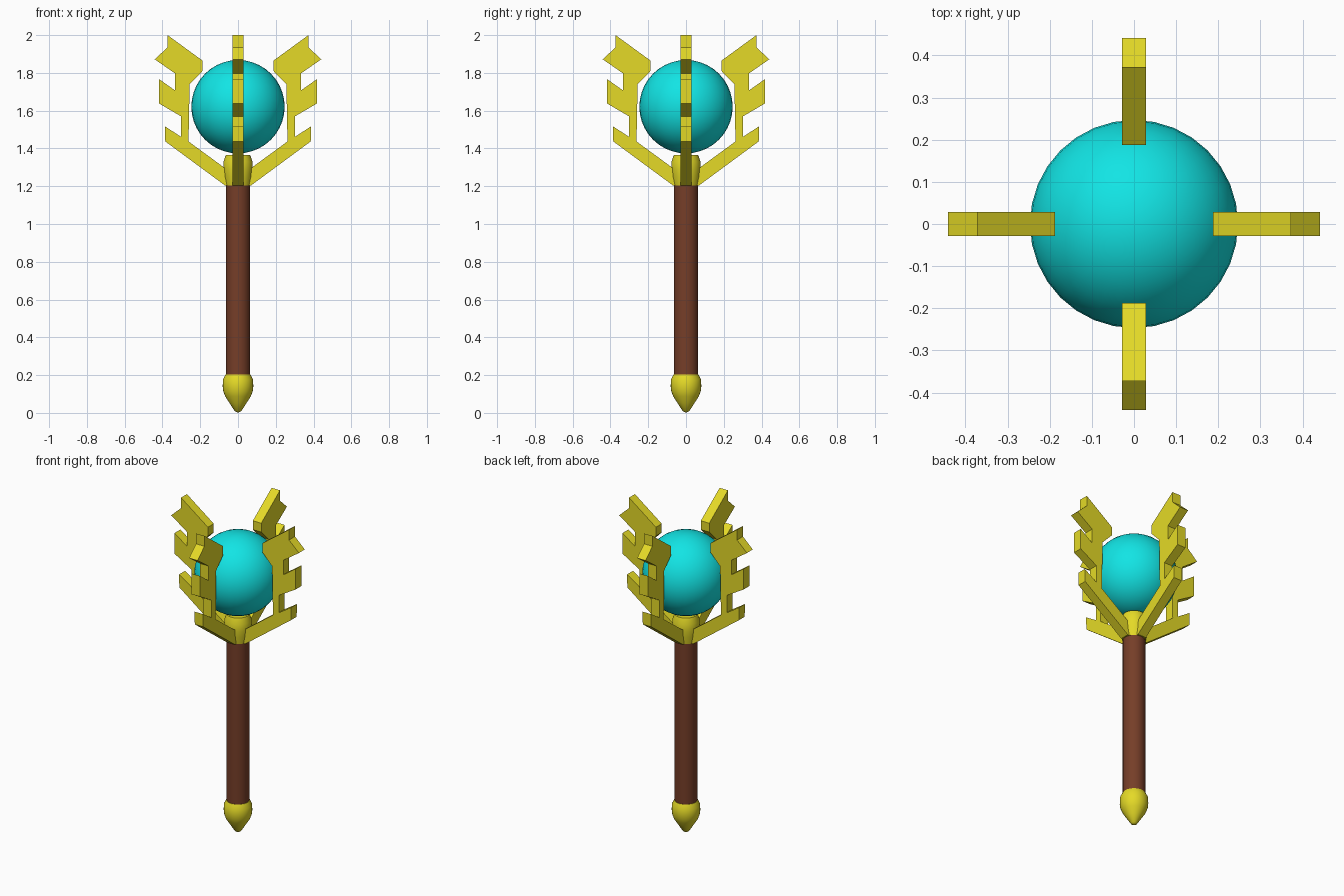
import bpy, bmesh, math
from mathutils import Matrix

if "Cube" in bpy.data.objects:
    bpy.data.objects.remove(bpy.data.objects["Cube"])


def material(name, rgb):
    m = bpy.data.materials.new(name)
    m.diffuse_color = (*rgb, 1)
    m.use_nodes = True
    m.node_tree.nodes["Principled BSDF"].inputs["Base Color"].default_value = m.diffuse_color
    return m


GOLD = material("gold", (0.78, 0.70, 0.02))
WOOD = material("brown wood", (0.18, 0.048, 0.021))
CYAN = material("cyan crystal", (0.006, 0.78, 0.78))


def finish(bm, name, mat, smooth=None):
    bmesh.ops.recalc_face_normals(bm, faces=bm.faces[:])
    me = bpy.data.meshes.new(name)
    bm.to_mesh(me)
    bm.free()
    me.materials.append(mat)
    ob = bpy.data.objects.new(name, me)
    bpy.context.collection.objects.link(ob)
    if smooth:
        bpy.ops.object.select_all(action='DESELECT')
        ob.select_set(True)
        bpy.context.view_layer.objects.active = ob
        bpy.ops.object.shade_smooth_by_angle(angle=math.radians(smooth))
    return ob


def lathe(name, profile, mat, sides=32):
    """Spin an (r, z) profile around the z axis."""
    bm = bmesh.new()
    vs = [bm.verts.new((r, 0, z)) for r, z in profile]
    es = [bm.edges.new(p) for p in zip(vs, vs[1:])]
    bmesh.ops.spin(bm, geom=vs + es, cent=(0, 0, 0), axis=(0, 0, 1),
                   angle=math.tau, steps=sides, use_duplicate=False)
    bmesh.ops.remove_doubles(bm, verts=bm.verts[:], dist=1e-4)
    return finish(bm, name, mat, 40)


# handle, pointed pommel and collar under the orb
lathe("handle", [(0, 0.15), (0.064, 0.15), (0.064, 1.23), (0, 1.23)], WOOD)
lathe("pommel", [(0, 0), (0.018, 0.01), (0.045, 0.052), (0.068, 0.088), (0.078, 0.115),
                 (0.081, 0.14), (0.08, 0.175), (0.066, 0.203), (0, 0.203)], GOLD)
lathe("collar", [(0, 1.205), (0.066, 1.205), (0.074, 1.25), (0.078, 1.29), (0.077, 1.33),
                 (0.064, 1.366), (0, 1.366)], GOLD)

# orb
bm = bmesh.new()
bmesh.ops.create_uvsphere(bm, u_segments=32, v_segments=20, radius=0.247,
                          matrix=Matrix.Translation((0, 0, 1.621)))
finish(bm, "orb", CYAN, 40)

# four toothed prongs, one outline (radius, z) extruded and turned around the axis
OUTLINE = [(0, 1.205), (0.07, 1.205), (0.385, 1.437), (0.387, 1.517), (0.302, 1.462),
           (0.302, 1.57), (0.418, 1.638), (0.418, 1.767), (0.333, 1.707), (0.333, 1.797),
           (0.441, 1.872), (0.373, 1.935), (0.373, 2.0), (0.188, 1.865), (0.188, 1.81),
           (0.256, 1.74), (0.262, 1.437), (0.075, 1.30), (0, 1.30)]
HALF = 0.029
for i, side in enumerate(("right", "back", "left", "front")):
    bm = bmesh.new()
    face = bm.faces.new([bm.verts.new((x, -HALF, z)) for x, z in OUTLINE])
    ext = bmesh.ops.extrude_face_region(bm, geom=[face])
    moved = [v for v in ext["geom"] if isinstance(v, bmesh.types.BMVert)]
    bmesh.ops.translate(bm, verts=moved, vec=(0, 2 * HALF, 0))
    bmesh.ops.rotate(bm, verts=bm.verts[:], cent=(0, 0, 0),
                     matrix=Matrix.Rotation(i * math.pi / 2, 3, 'Z'))
    finish(bm, side + "_prong", GOLD)
